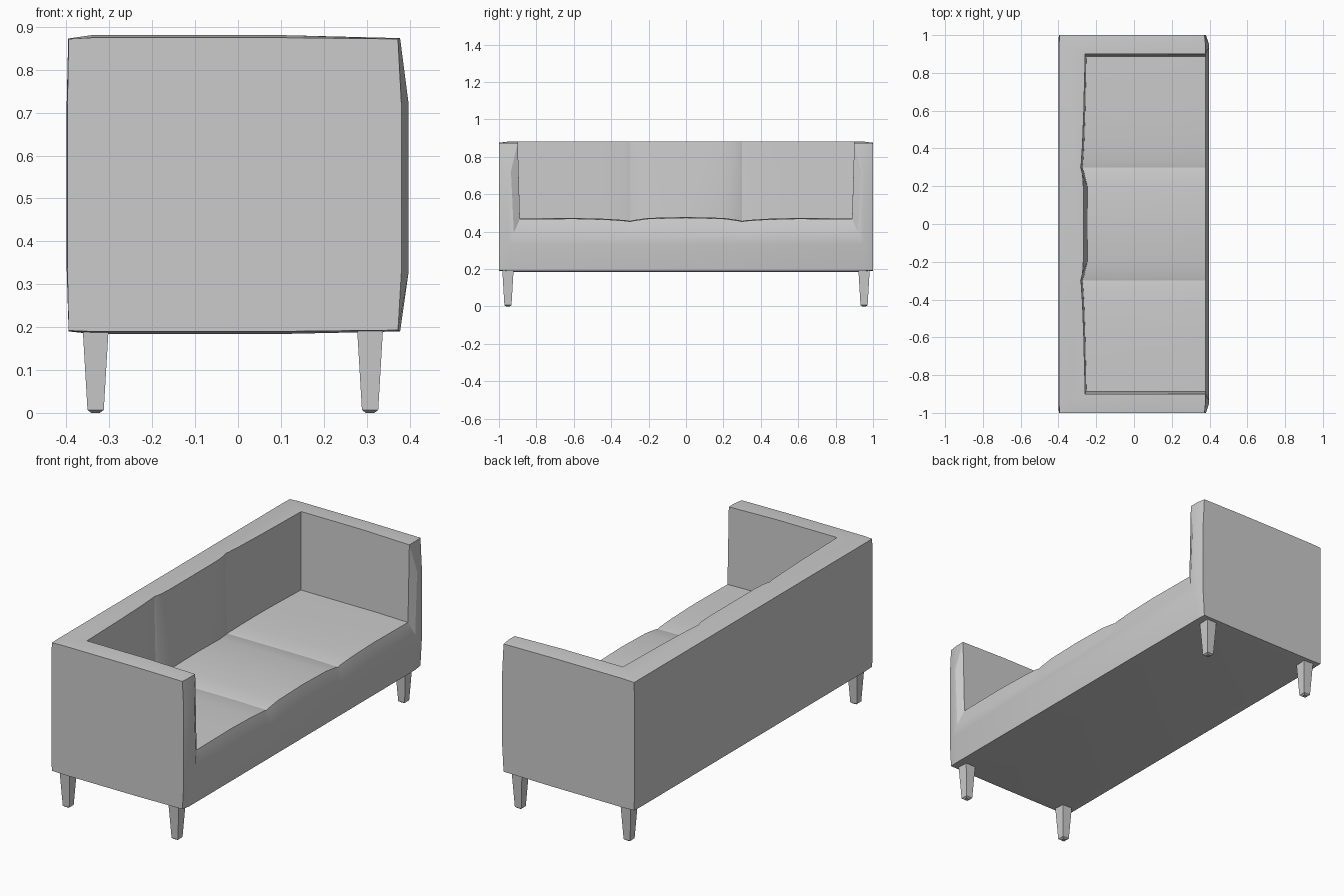
import bpy, bmesh
from math import radians

if "Cube" in bpy.data.objects:
    bpy.data.objects.remove(bpy.data.objects["Cube"])


def loft(name, sections):
    """Skin a list of equal-length closed point loops and cap both ends."""
    bm = bmesh.new()
    rings = [[bm.verts.new(p) for p in s] for s in sections]
    n = len(rings[0])
    for a, b in zip(rings, rings[1:]):
        for i in range(n):
            j = (i + 1) % n
            bm.faces.new((a[i], a[j], b[j], b[i]))
    bm.faces.new(rings[0][::-1])
    bm.faces.new(rings[-1])
    bmesh.ops.recalc_face_normals(bm, faces=bm.faces)
    mesh = bpy.data.meshes.new(name)
    bm.to_mesh(mesh)
    bm.free()
    ob = bpy.data.objects.new(name, mesh)
    bpy.context.collection.objects.link(ob)
    return ob


def activate(ob):
    bpy.ops.object.select_all(action='DESELECT')
    ob.select_set(True)
    bpy.context.view_layer.objects.active = ob


# Upholstered outer body: flat end panels, bulging front ridge along the arms
end = [(-.395, .192), (-.34, .19), (.1, .19), (.373, .193), (.381, .33), (.381, .72),
       (.373, .872), (.1, .875), (-.34, .875), (-.395, .872), (-.398, .7), (-.398, .35)]
mid = [(-.395, .19), (-.34, .184), (.1, .184), (.378, .19), (.398, .33), (.398, .72),
       (.378, .874), (.1, .881), (-.34, .881), (-.396, .873), (-.4, .7), (-.4, .35)]
body = loft("sofa_body", [[(x, y, z) for x, z in prof] for y, prof in
                          ((-1, end), (-.95, mid), (.95, mid), (1, end))])

# Seating cavity: half-width stations (y, back x low, back x high, seat z)
half = [(0, -.245, -.275, .478), (.2, -.247, -.275, .473), (.28, -.266, -.28, .462),
        (.3, -.274, -.285, .457), (.32, -.27, -.282, .461), (.42, -.264, -.275, .468),
        (.6, -.258, -.268, .473), (.888, -.252, -.26, .47)]
stations = [(-y, a, b, z) for y, a, b, z in half[:0:-1]] + half
sections = []
for y, low, high, z in stations:
    s = 1 if y > 0 else -1
    last = abs(y) > .8
    flare_low = s * .94 if last else y
    flare_high = s * .97 if last else y
    top = s * .903 if last else y
    sections.append([(low, y, z), (.2, y, z), (.378, y, z - .004), (.41, flare_low, .35),
                     (.41, flare_high, 1), (.378, top, 1), (.2, top, 1), (high, top, 1)])
cutter = loft("cavity_cutter", sections)
# split the end caps into clean strips
bm = bmesh.new()
bm.from_mesh(cutter.data)
bmesh.ops.triangulate(bm, faces=[f for f in bm.faces])
bm.to_mesh(cutter.data)
bm.free()
cutter.hide_render = True

cut = body.modifiers.new("seat_cavity", 'BOOLEAN')
cut.operation = 'DIFFERENCE'
cut.solver = 'EXACT'
cut.object = cutter
activate(body)
bpy.ops.object.modifier_apply(modifier=cut.name)
bpy.data.objects.remove(cutter)
bpy.ops.object.shade_smooth_by_angle(angle=radians(20))

# Four tapered square legs with a chamfered foot
for label, cx in (("back", -.332), ("front", .308)):
    for side, cy in (("left", -.952), ("right", .952)):
        loft(f"{label}_{side}_leg",
             [[(cx + sx * h, cy + sy * h, z) for sx, sy in ((-1, -1), (1, -1), (1, 1), (-1, 1))]
              for h, z in ((.010, 0), (.019, .007), (.030, .193))])
